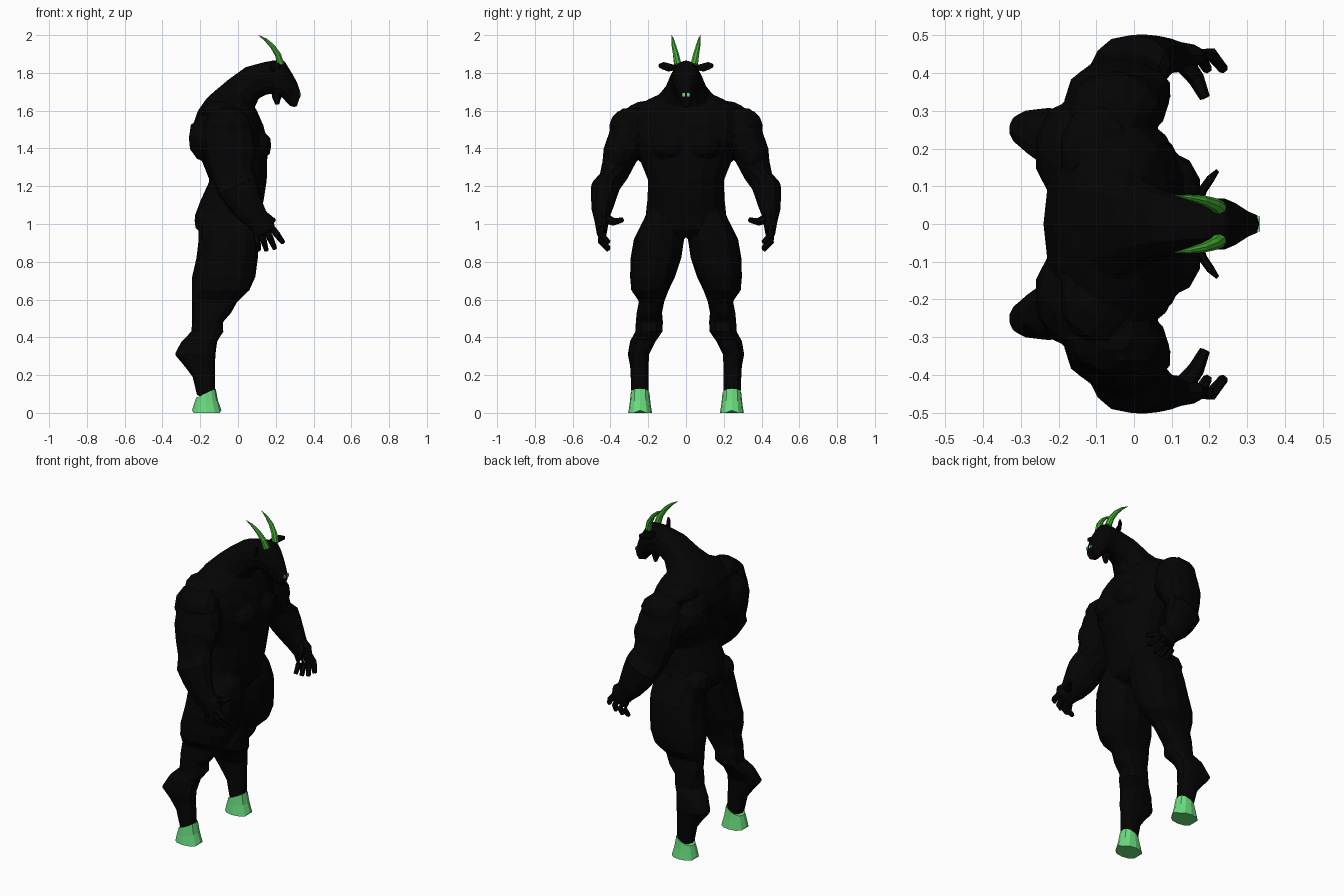
import bpy, bmesh, math
from mathutils import Vector, Matrix


def material(name, rgb):
    m = bpy.data.materials.new(name)
    m.diffuse_color = (*rgb, 1)
    return m


HIDE = material("black_hide", (0.0012, 0.0012, 0.0012))
HOOF = material("light_green", (0.145, 0.72, 0.21))
HORN = material("deep_green", (0.06, 0.43, 0.035))


def skin(bm, loops):
    """Bridge successive vertex loops and cap both ends."""
    n = len(loops[0])
    for a, b in zip(loops, loops[1:]):
        for i in range(n):
            j = (i + 1) % n
            bm.faces.new((a[i], a[j], b[j], b[i]))
    bm.faces.new(loops[0][::-1])
    bm.faces.new(loops[-1])


def loft(bm, rings, side=1, n=12, power=0.85):
    """Rings: back x, z, front x, z, centre y, half width."""
    loops = []
    for xa, za, xb, zb, y, ry in rings:
        a, b = Vector((xa, 0, za)), Vector((xb, 0, zb))
        mid, half = (a + b) / 2, (b - a) / 2
        loop = []
        for i in range(n):
            t = math.tau * i / n
            c, s = math.cos(t), math.sin(t)
            c = math.copysign(abs(c) ** power, c)
            s = math.copysign(abs(s) ** power, s)
            p = mid + half * c
            loop.append(bm.verts.new((p.x, side * (y + ry * s), p.z)))
        loops.append(loop)
    skin(bm, loops)
    return loops


def tube(bm, points, radii, side=1, n=6, flat=1.0):
    """Tapered tube along points, flattened sideways by flat."""
    pts = [Vector((x, y * side, z)) for x, y, z in points]
    loops = []
    for i, (p, r) in enumerate(zip(pts, radii)):
        d = (pts[min(i + 1, len(pts) - 1)] - pts[max(i - 1, 0)]).normalized()
        ref = Vector((0, 0, 1)) if abs(d.z) < 0.95 else Vector((0, 1, 0))
        u = d.cross(ref).normalized()
        v = u.cross(d)
        loops.append([bm.verts.new(p + u * r * flat * math.cos(math.tau * k / n)
                                   + v * r * math.sin(math.tau * k / n)) for k in range(n)])
    skin(bm, loops)


def muscle(bm, centre, size, side=1):
    x, y, z = centre
    m = Matrix.Translation((x, y * side, z)) @ Matrix.Diagonal((*size, 1))
    bmesh.ops.create_icosphere(bm, subdivisions=2, radius=1, matrix=m)


def finish(bm, name, mat):
    bmesh.ops.recalc_face_normals(bm, faces=bm.faces)
    me = bpy.data.meshes.new(name)
    bm.to_mesh(me)
    bm.free()
    me.materials.append(mat)
    ob = bpy.data.objects.new(name, me)
    bpy.context.collection.objects.link(ob)
    return ob


# Torso: height, back x, front x, half width
TORSO = [(0.93, -0.15, 0.06, 0.08), (0.97, -0.195, 0.10, 0.19), (1.04, -0.23, 0.115, 0.215),
         (1.12, -0.20, 0.135, 0.205), (1.23, -0.15, 0.152, 0.20), (1.33, -0.19, 0.155, 0.24),
         (1.43, -0.24, 0.158, 0.29), (1.52, -0.24, 0.135, 0.31), (1.60, -0.212, 0.10, 0.285),
         (1.66, -0.17, 0.06, 0.20), (1.70, -0.125, 0.03, 0.11)]

# Neck, skull and muzzle
HEAD = [(-0.20, 1.60, 0.13, 1.50, 0, 0.25), (-0.14, 1.69, 0.09, 1.57, 0, 0.18),
        (-0.05, 1.765, 0.085, 1.61, 0, 0.12), (0.04, 1.83, 0.11, 1.665, 0, 0.09),
        (0.13, 1.855, 0.15, 1.685, 0, 0.074), (0.19, 1.866, 0.185, 1.69, 0, 0.068),
        (0.245, 1.864, 0.235, 1.67, 0, 0.068), (0.285, 1.80, 0.255, 1.645, 0, 0.055),
        (0.313, 1.75, 0.275, 1.625, 0, 0.037), (0.334, 1.685, 0.309, 1.617, 0, 0.026)]

# Leg: height, back x, front x, centre y, half width
LEG = [(1.10, -0.12, 0.06, 0.12, 0.07), (1.02, -0.21, 0.105, 0.13, 0.095),
       (0.92, -0.208, 0.113, 0.143, 0.133), (0.82, -0.22, 0.105, 0.159, 0.134),
       (0.72, -0.243, 0.093, 0.177, 0.119), (0.65, -0.243, 0.062, 0.191, 0.099),
       (0.59, -0.243, -0.003, 0.182, 0.067), (0.53, -0.243, -0.036, 0.194, 0.067),
       (0.48, -0.243, -0.08, 0.194, 0.072), (0.43, -0.247, -0.077, 0.196, 0.072),
       (0.38, -0.298, -0.11, 0.228, 0.068), (0.31, -0.336, -0.118, 0.252, 0.056),
       (0.25, -0.285, -0.122, 0.247, 0.049), (0.19, -0.24, -0.122, 0.246, 0.047),
       (0.09, -0.217, -0.122, 0.243, 0.046)]

# Shoulder to palm
ARM = [(-0.11, 1.612, 0.0, 1.612, 0.28, 0.055), (-0.165, 1.57, 0.05, 1.57, 0.30, 0.085),
       (-0.185, 1.48, 0.085, 1.48, 0.312, 0.096), (-0.185, 1.40, 0.095, 1.40, 0.328, 0.108),
       (-0.165, 1.32, 0.085, 1.34, 0.352, 0.09), (-0.13, 1.22, 0.08, 1.29, 0.38, 0.078),
       (-0.108, 1.16, 0.097, 1.25, 0.422, 0.08), (-0.055, 1.085, 0.112, 1.195, 0.435, 0.068),
       (0.0, 1.025, 0.13, 1.12, 0.446, 0.053), (0.05, 0.985, 0.15, 1.065, 0.446, 0.041),
       (0.08, 0.955, 0.185, 1.04, 0.446, 0.035), (0.09, 0.92, 0.197, 0.98, 0.446, 0.027)]

# Sculpted body, fused into one faceted skin
bm = bmesh.new()
loft(bm, [(b, z, f, z, 0, w) for z, b, f, w in TORSO], n=16, power=0.95)
loft(bm, HEAD)
for s in (1, -1):
    loft(bm, [(b, z, f, z, y, w) for z, b, f, y, w in LEG], s)
    loft(bm, ARM, s, power=0.95)
    muscle(bm, (0.10, 0.085, 1.415), (0.08, 0.105, 0.085), s)    # chest
    muscle(bm, (-0.165, 0.19, 1.455), (0.1, 0.14, 0.13), s)      # shoulder blade
    muscle(bm, (-0.08, 0.20, 1.44), (0.13, 0.09, 0.13), s)       # side of the back
    muscle(bm, (-0.10, 0.19, 1.595), (0.10, 0.13, 0.06), s)      # neck to shoulder
    muscle(bm, (-0.05, 0.315, 1.52), (0.125, 0.092, 0.09), s)    # shoulder
    muscle(bm, (0.035, 0.355, 1.37), (0.065, 0.06, 0.085), s)    # upper arm
    muscle(bm, (-0.14, 0.11, 1.02), (0.095, 0.10, 0.09), s)      # buttock
body = finish(bm, "body", HIDE)
rem = body.modifiers.new("fuse", 'REMESH')
rem.mode = 'VOXEL'
rem.voxel_size = 0.008
dec = body.modifiers.new("facet", 'DECIMATE')
dec.ratio = 0.025
mir = body.modifiers.new("even_sides", 'MIRROR')
mir.use_axis = (False, True, False)
mir.use_bisect_axis = (False, True, False)

# Beard
bm = bmesh.new()
tube(bm, [(0.205, 0, 1.71), (0.205, 0, 1.67), (0.208, 0, 1.632)], [0.03, 0.024, 0.01])
finish(bm, "beard", HIDE)

FINGERS = [((0.098, 0.95), (0.108, 0.862)), ((0.122, 0.96), (0.15, 0.861)),
           ((0.148, 0.975), (0.195, 0.871)), ((0.172, 0.99), (0.238, 0.902))]

for s, label in ((1, "left"), (-1, "right")):
    # Fingers and thumb
    bm = bmesh.new()
    for (xa, za), (xb, zb) in FINGERS:
        tube(bm, [(xa, 0.446, za), ((xa + xb) / 2, 0.45, (za + zb) / 2), (xb, 0.41, zb)],
             [0.018, 0.018, 0.013], s)
    tube(bm, [(0.13, 0.43, 1.03), (0.165, 0.385, 1.012), (0.188, 0.335, 1.022)],
         [0.028, 0.022, 0.014], s)
    finish(bm, "fingers_" + label, HIDE)

    # Ear
    bm = bmesh.new()
    tube(bm, [(0.175, 0.05, 1.828), (0.182, 0.09, 1.828), (0.203, 0.12, 1.838), (0.222, 0.142, 1.838)],
         [0.014, 0.024, 0.022, 0.01], s, flat=0.5)
    finish(bm, "ear_" + label, HIDE)

    # Horn
    bm = bmesh.new()
    tube(bm, [(0.226, 0.044, 1.845), (0.212, 0.053, 1.895), (0.183, 0.063, 1.94),
              (0.147, 0.07, 1.975), (0.108, 0.076, 2.0)], [0.02, 0.017, 0.013, 0.008, 0.001], s, n=8)
    finish(bm, "horn_" + label, HORN)

    # Hoof with a raised cleft along its underside
    bm = bmesh.new()
    loops = loft(bm, [(-0.222, 0.08, -0.118, 0.128, 0.243, 0.05),
                      (-0.235, 0.04, -0.106, 0.065, 0.243, 0.055),
                      (-0.243, 0.0, -0.088, 0.0, 0.243, 0.063)], s)
    for v in loops[-1]:
        if abs(abs(v.co.y) - 0.243) < 0.02:
            v.co.z += 0.014
    finish(bm, "hoof_" + label, HOOF)

    # Nostril plate
    bm = bmesh.new()
    place = Matrix.Translation((0.33, 0.013 * s, 1.684)) @ Matrix.Diagonal((0.009, 0.014, 0.018, 1))
    bmesh.ops.create_cube(bm, size=1, matrix=place)
    finish(bm, "nostril_" + label, HOOF)
